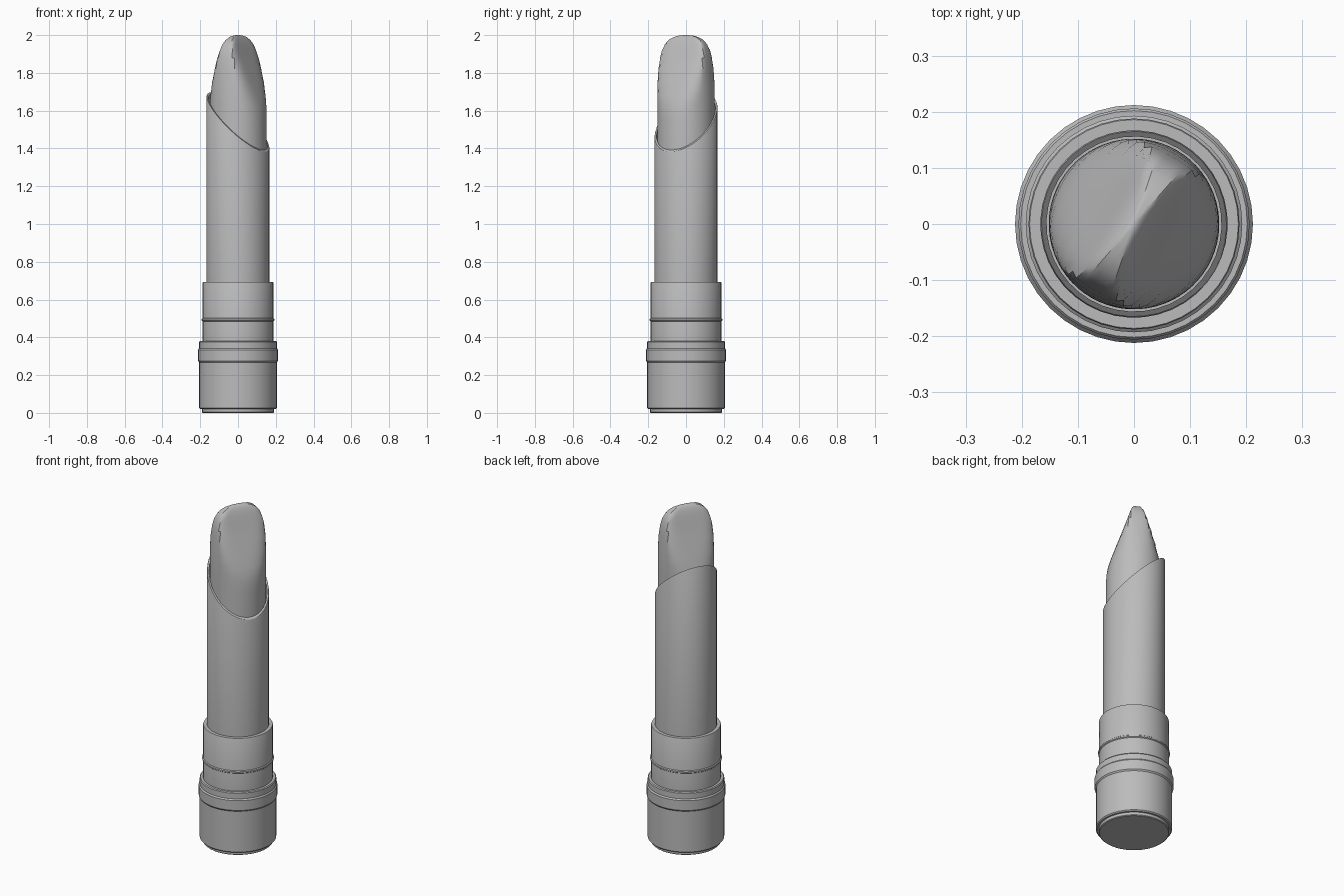
import bpy, bmesh, math
from mathutils import Matrix

cube = bpy.data.objects.get("Cube")
if cube:
    bpy.data.objects.remove(cube, do_unlink=True)

SIDES = 40
SLANT_TURN = math.radians(-30)   # direction the slanted cut faces

grey = bpy.data.materials.new("plain_grey")
grey.use_nodes = True
grey.diffuse_color = (0.5, 0.5, 0.5, 1)
grey.node_tree.nodes["Principled BSDF"].inputs["Base Color"].default_value = (0.5, 0.5, 0.5, 1)


def loft(name, rings, closed=False, turn=0.0):
    """Skin a stack of rings of points; cap both ends unless closed into a loop."""
    bm = bmesh.new()
    loops = [[bm.verts.new(p) for p in ring] for ring in rings]
    pairs = list(zip(loops, loops[1:]))
    if closed:
        pairs.append((loops[-1], loops[0]))
    else:
        bm.faces.new(loops[0])
        bm.faces.new(loops[-1])
    for a, b in pairs:
        n = len(a)
        for i in range(n):
            j = (i + 1) % n
            bm.faces.new((a[i], a[j], b[j], b[i]))
    bmesh.ops.rotate(bm, verts=bm.verts, matrix=Matrix.Rotation(turn, 3, 'Z'))
    bmesh.ops.recalc_face_normals(bm, faces=bm.faces)
    mesh = bpy.data.meshes.new(name)
    bm.to_mesh(mesh)
    bm.free()
    mesh.materials.append(grey)
    obj = bpy.data.objects.new(name, mesh)
    bpy.context.collection.objects.link(obj)
    bpy.ops.object.select_all(action='DESELECT')
    obj.select_set(True)
    bpy.context.view_layer.objects.active = obj
    bpy.ops.object.shade_smooth_by_angle(angle=math.radians(30))
    return obj


def ring(radius, height, sides=SIDES):
    """Ring of points; height is a number or a function of the first axis."""
    pts = []
    for i in range(sides):
        a = math.tau * i / sides
        x, y = radius * math.cos(a), radius * math.sin(a)
        pts.append((x, y, height(x) if callable(height) else height))
    return pts


def turned(name, profile):
    return loft(name, [ring(r, z) for r, z in profile])


# Base cup with foot and raised band
turned("base_foot", [(0.186, 0), (0.19, 0.004), (0.19, 0.03)])
turned("base_cup", [(0.2, 0.02), (0.206, 0.026), (0.206, 0.375), (0.202, 0.38)])
turned("base_band", [(0.206, 0.268), (0.212, 0.276), (0.212, 0.334), (0.206, 0.342)])

# Collar with thin bead
turned("collar", [(0.188, 0.37), (0.188, 0.688), (0.186, 0.692)])
turned("collar_bead", [(0.187, 0.484), (0.193, 0.489), (0.193, 0.497), (0.187, 0.502)])


# Tube with slanted open mouth
def slant(x):
    return 1.54 - 0.95 * x


loft("slanted_tube", [ring(0.167, 0.68), ring(0.167, lambda x: slant(x) - 0.006),
                      ring(0.165, slant), ring(0.156, slant), ring(0.156, 0.68)],
     closed=True, turn=SLANT_TURN)


# Chisel-tipped bullet: round stick trimmed by two sloping sides and a domed ridge
def bullet_ring(z, half_width, half_length, sides=64, power=10):
    pts = []
    for i in range(sides):
        a = math.tau * i / sides
        c, s = abs(math.cos(a)), abs(math.sin(a))
        total = (c / half_width) ** power + (s / half_length) ** power + (1 / 0.152) ** power
        r = total ** (-1 / power)
        pts.append((r * math.cos(a), r * math.sin(a), z))
    return pts


sections = [(0.7, 1, 1), (1.4, 0.3, 1), (1.55, 0.195, 0.4), (1.6, 0.168, 0.3), (1.64, 0.15, 0.25),
            (1.68, 0.132, 0.21), (1.75, 0.105, 0.175), (1.82, 0.079, 0.158), (1.88, 0.058, 0.145),
            (1.92, 0.045, 0.132), (1.95, 0.035, 0.118), (1.975, 0.025, 0.096),
            (1.99, 0.016, 0.068), (1.997, 0.009, 0.04), (2.0, 0.003, 0.015)]
loft("bullet", [bullet_ring(*s) for s in sections], turn=SLANT_TURN)
